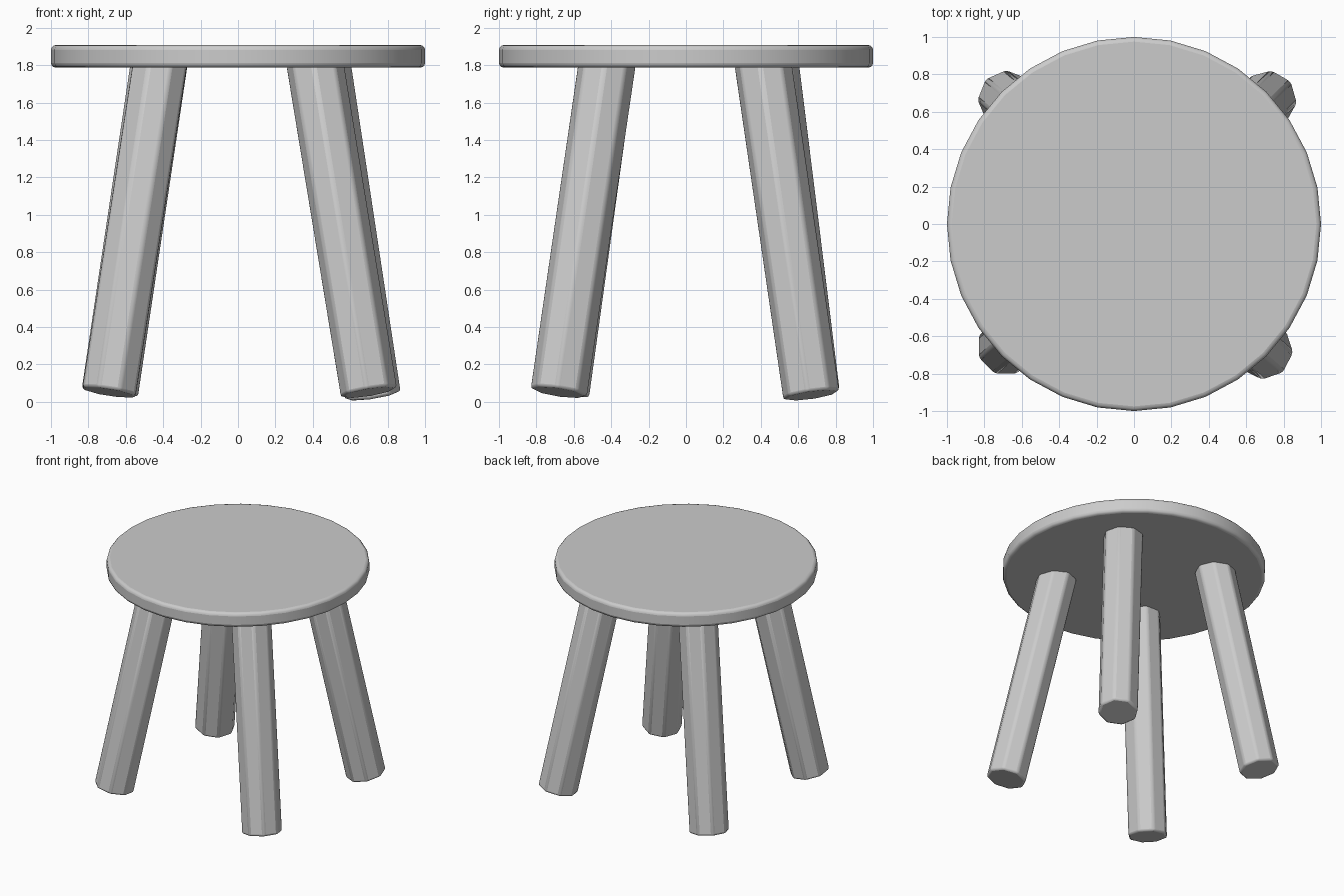
import bpy
import math
from mathutils import Vector, Matrix

if "Cube" in bpy.data.objects:
    bpy.data.objects.remove(bpy.data.objects["Cube"])


def finish(obj, name, width, segments):
    """Name a part, round its sharp edges and shade it smooth."""
    obj.name = name
    bev = obj.modifiers.new("rounded_edges", 'BEVEL')
    bev.width = width
    bev.segments = segments
    bev.limit_method = 'ANGLE'
    bev.angle_limit = math.radians(30)
    bpy.ops.object.shade_smooth_by_angle(angle=math.radians(30))


# Round seat
bpy.ops.mesh.primitive_cylinder_add(vertices=32, radius=1.0, depth=0.12,
                                    location=(0, 0, 1.847))
finish(bpy.context.object, "seat", 0.025, 3)


# Splayed eight-sided legs: centre of the foot, centre where it enters the seat, twist
def leg(name, foot, top, twist):
    foot, top = Vector(foot), Vector(top)
    axis = top - foot
    bpy.ops.mesh.primitive_cylinder_add(vertices=8, radius=0.155, depth=axis.length)
    obj = bpy.context.object
    tilt = Vector((0, 0, 1)).rotation_difference(axis).to_matrix().to_4x4()
    spin = Matrix.Rotation(math.radians(twist), 4, 'Z')
    obj.matrix_world = Matrix.Translation((foot + top) / 2) @ tilt @ spin
    finish(obj, name, 0.016, 2)


leg("front_left_leg", (-0.69, -0.66, 0.05), (-0.415, -0.415, 1.82), 22.5)
leg("front_right_leg", (0.70, -0.68, 0.05), (0.41, -0.42, 1.82), -4)
leg("back_left_leg", (-0.685, 0.67, 0.05), (-0.42, 0.45, 1.82), 1)
leg("back_right_leg", (0.72, 0.67, 0.035), (0.45, 0.41, 1.82), -7)
